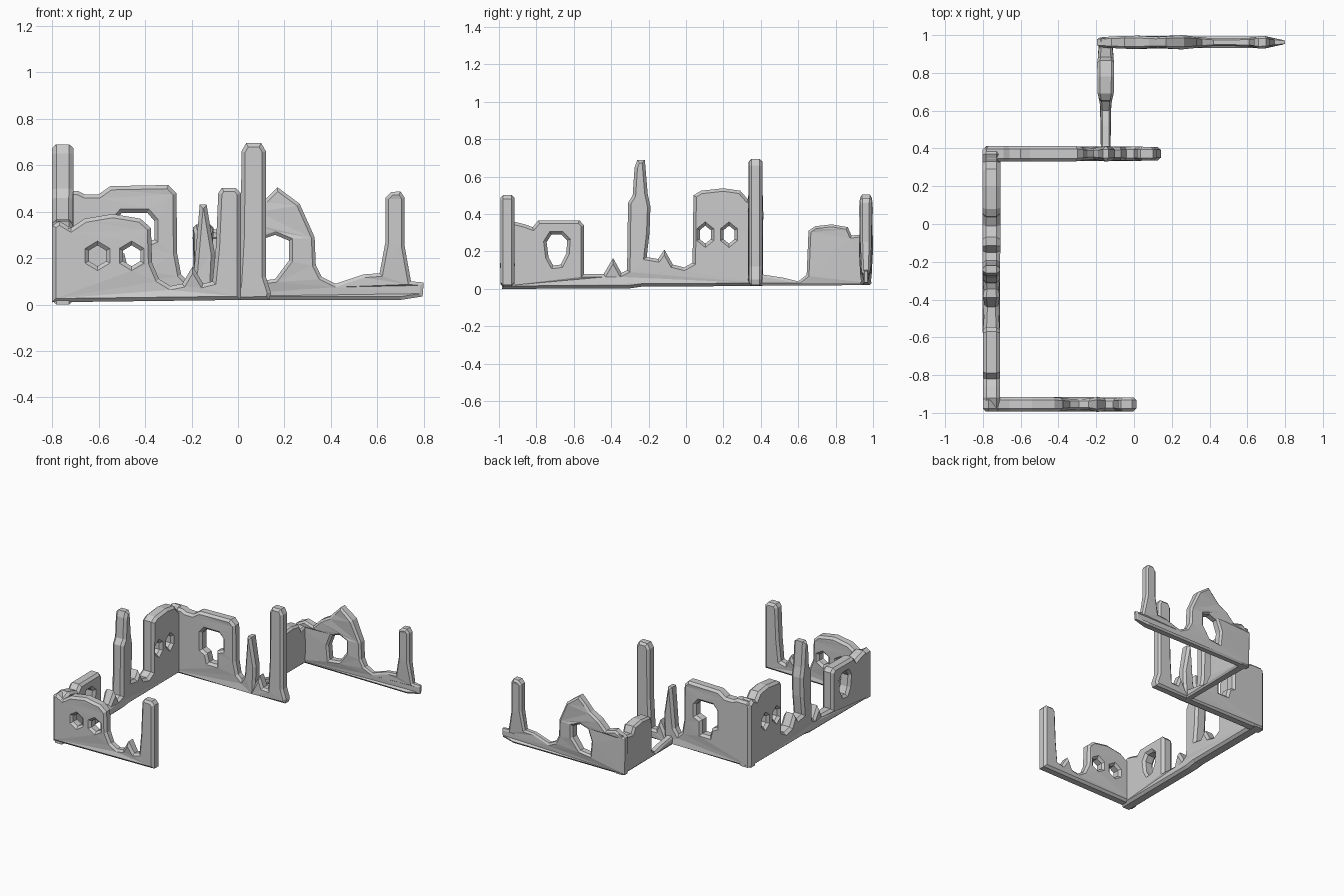
import bpy, bmesh
from math import pi, cos, sin


def hexagon(u, z, ru, rz):
    return [(u + ru * cos(pi / 6 + i * pi / 3), z + rz * sin(pi / 6 + i * pi / 3)) for i in range(6)]


def lerp(stations, u):
    if u <= stations[0][0]:
        return stations[0][1]
    for (a, wa), (b, wb) in zip(stations, stations[1:]):
        if u <= b:
            return wa + (wb - wa) * (u - a) / (b - a)
    return stations[-1][1]


def wall(name, outline, holes, offset, along_y, widths, bevel=0.016):
    """Filled silhouette with window holes and chamfered rims; widths = (position, half thickness)."""
    half = 0.04
    cu = bpy.data.curves.new(name, 'CURVE')
    cu.dimensions = '2D'
    cu.fill_mode = 'BOTH'
    cu.extrude = half - bevel
    cu.bevel_depth = bevel
    cu.bevel_resolution = 0
    cu.offset = -bevel
    for loop in [outline] + holes:
        sp = cu.splines.new('POLY')
        sp.points.add(len(loop) - 1)
        for p, (u, z) in zip(sp.points, loop):
            p.co = (u, z, 0, 1)
        sp.use_cyclic_u = True
        sp.use_smooth = False
    tmp = bpy.data.objects.new(name + "_curve", cu)
    bpy.context.collection.objects.link(tmp)
    dg = bpy.context.evaluated_depsgraph_get()
    me = bpy.data.meshes.new_from_object(tmp.evaluated_get(dg))
    bpy.data.objects.remove(tmp)
    bm = bmesh.new()
    bm.from_mesh(me)
    bmesh.ops.remove_doubles(bm, verts=bm.verts, dist=0.0005)
    for v in bm.verts:
        u, z, d = v.co
        d *= lerp(widths, u) / half
        v.co = (offset + d, u, z) if along_y else (u, offset - d, z)
    bmesh.ops.recalc_face_normals(bm, faces=bm.faces)
    for f in bm.faces:
        f.smooth = False
    bm.to_mesh(me)
    bm.free()
    me.materials.clear()
    me.name = name
    ob = bpy.data.objects.new(name, me)
    bpy.context.collection.objects.link(ob)
    return ob


# front wall: block with two windows, rubble, end post
wall("front_wall",
     [(-.8, .01), (-.8, .34), (-.77, .36), (-.72, .33), (-.66, .37), (-.54, .39), (-.42, .37),
      (-.375, .33), (-.37, .18), (-.34, .11), (-.29, .08), (-.24, .09), (-.195, .165),
      (-.15, .09), (-.11, .1), (-.095, .25), (-.085, .48), (-.07, .503), (-.01, .503), (.012, .48), (.012, .02)],
     [hexagon(-.605, .21, .043, .045), hexagon(-.458, .21, .043, .045)],
     -.955, False,
     [(-.8, .038), (-.4, .038), (-.34, .028), (-.24, .028), (-.19, .042), (-.13, .027), (-.09, .036), (.01, .038)])

# left wall: windowed block, rubble, tall broken column, rear block with two windows
wall("left_wall",
     [(-.985, .0), (-.985, .33), (-.92, .36), (-.86, .345), (-.82, .33), (-.79, .365), (-.57, .367), (-.545, .34),
      (-.545, .08), (-.44, .08), (-.39, .165), (-.345, .085), (-.315, .1), (-.31, .46), (-.285, .5),
      (-.275, .65), (-.26, .69), (-.22, .69), (-.205, .51), (-.19, .44), (-.195, .3), (-.21, .17), (-.15, .16),
      (-.115, .21), (-.07, .13), (-.01, .115), (.035, .14), (.04, .5), (.08, .525), (.2, .538), (.29, .525),
      (.33, .48), (.37, .5), (.41, .47), (.41, .015), (-.23, .013), (-.3, .003)],
     [[(-.71, .125), (-.735, .17), (-.745, .25), (-.72, .29), (-.665, .29), (-.635, .26), (-.64, .19), (-.67, .13)],
      hexagon(.103, .29, .034, .048), hexagon(.23, .29, .034, .048)],
     -.755, True,
     [(-.98, .045), (-.56, .045), (-.5, .034), (-.42, .035), (-.39, .045), (-.34, .038), (-.3, .045),
      (-.2, .047), (.41, .047)])

# middle wall: block with a broken window, spike, tall post
wall("middle_wall",
     [(-.8, .015), (-.8, .46), (-.78, .49), (-.69, .49), (-.66, .475), (-.6, .475), (-.55, .51), (-.3, .515),
      (-.265, .48), (-.262, .22), (-.245, .13), (-.215, .1), (-.19, .14), (-.165, .43), (-.135, .43),
      (-.1, .22), (-.105, .1), (-.07, .17), (-.04, .09), (.0, .09), (.012, .3), (.015, .66), (.035, .695),
      (.1, .695), (.12, .66), (.12, .12), (.142, .05), (.135, .02)],
     [[(-.53, .36), (-.5, .395), (-.39, .395), (-.36, .36), (-.36, .28), (-.41, .26), (-.41, .16),
       (-.475, .16), (-.49, .22), (-.53, .24)]],
     .372, False,
     [(-.8, .04), (-.3, .04), (-.24, .03), (-.2, .03), (-.15, .042), (-.1, .034), (.0, .038), (.14, .035)])

# rear side wall: low thin run rising to a block
wall("rear_side_wall",
     [(.35, .018), (.35, .1), (.42, .075), (.52, .06), (.6, .04), (.645, .075), (.655, .31), (.69, .335), (.78, .345),
      (.865, .33), (.885, .285), (.93, .29), (.985, .31), (.985, .02)],
     [], -.15, True,
     [(.35, .025), (.62, .025), (.69, .043), (.86, .045), (.91, .036), (.98, .036)], bevel=.013)

# back wall: broken gable with a window, low run, end post
wall("back_wall",
     [(-.19, .02), (-.195, .29), (-.12, .33), (-.05, .31), (.01, .37), (.08, .41), (.115, .45), (.17, .505),
      (.265, .435), (.33, .29), (.335, .17), (.36, .12), (.42, .09), (.54, .13), (.61, .135), (.635, .27), (.635, .46),
      (.66, .485), (.7, .487), (.718, .46), (.718, .25), (.745, .1), (.8, .095), (.795, .035), (.7, .02)],
     [[(.08, .1), (.07, .2), (.1, .28), (.16, .3), (.22, .275), (.22, .19), (.16, .11)]],
     .962, False,
     [(-.19, .025), (-.1, .032), (0, .036), (.12, .028), (.25, .038), (.33, .03), (.42, .02),
      (.6, .02), (.68, .037), (.76, .015), (.8, .012)], bevel=.014)
